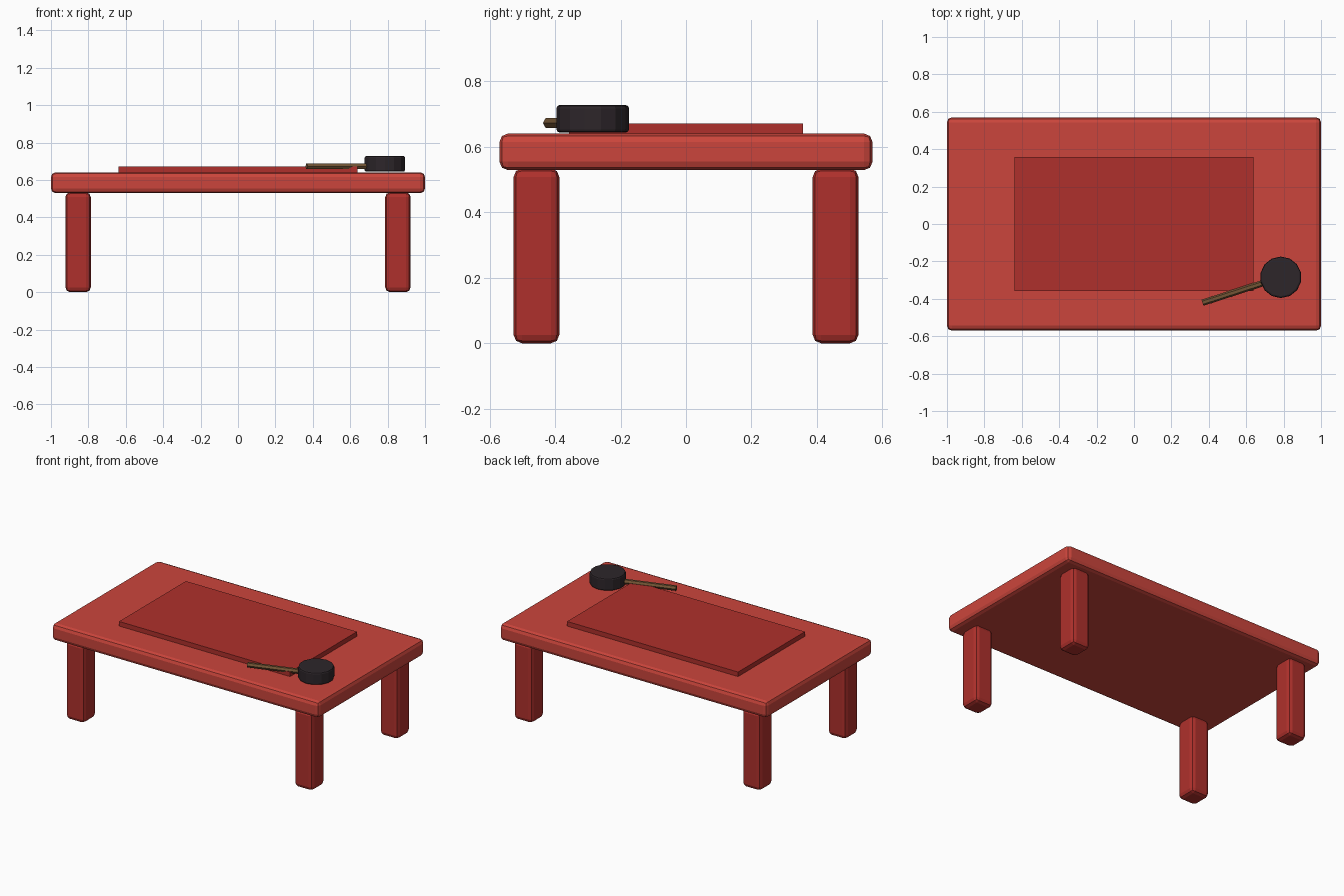
import bpy
from math import radians, cos, sin, pi

if "Cube" in bpy.data.objects:
    bpy.data.objects.remove(bpy.data.objects["Cube"])


def material(name, rgb):
    m = bpy.data.materials.new(name)
    m.diffuse_color = (*rgb, 1)
    m.use_nodes = True
    m.node_tree.nodes["Principled BSDF"].inputs["Base Color"].default_value = m.diffuse_color
    return m


RED = material("red_paint", (0.60, 0.06, 0.045))
DARK_RED = material("dark_red_paint", (0.43, 0.03, 0.025))
BLACK = material("black_iron", (0.026, 0.019, 0.023))
WOOD = material("brown_wood", (0.17, 0.09, 0.035))


def finish(ob, name, mat, bevel=0.0, segments=2):
    ob.name = name
    ob.data.materials.append(mat)
    if bevel:
        b = ob.modifiers.new("bevel", 'BEVEL')
        b.width, b.segments = bevel, segments
        b.limit_method = 'ANGLE'
        b.angle_limit = radians(40)
    return ob


def box(name, center, size, mat, bevel=0.0):
    bpy.ops.mesh.primitive_cube_add(size=1, location=center)
    ob = bpy.context.object
    ob.scale = size
    bpy.ops.object.transform_apply(location=False, rotation=False, scale=True)
    return finish(ob, name, mat, bevel)


# Table top and the thin raised panel on it
box("table_top", (0, 0, 0.585), (2.0, 1.14, 0.112), RED, 0.026)
box("top_panel", (0, 0, 0.654), (1.28, 0.715, 0.036), DARK_RED)

# Four legs
for sx, side in ((-1, "left"), (1, "right")):
    for sy, end in ((-1, "front"), (1, "back")):
        box(f"{end}_{side}_leg", (sx * 0.855, sy * 0.457, 0.267),
            (0.136, 0.14, 0.534), DARK_RED, 0.026)

# Round black pan
px, py = 0.785, -0.285
bpy.ops.mesh.primitive_cylinder_add(vertices=14, radius=0.111, depth=0.084,
                                    location=(px, py, 0.686))
finish(bpy.context.object, "pan", BLACK, 0.01)

# Hexagonal handle lying level, pointing away from the pan
angle, length = radians(18), 0.44
bpy.ops.mesh.primitive_cylinder_add(
    vertices=6, radius=0.017, depth=length,
    location=(px - cos(angle) * length / 2, py - sin(angle) * length / 2, 0.673),
    rotation=(pi / 2, 0, angle + pi / 2))
handle = finish(bpy.context.object, "pan_handle", WOOD)
# Turn the hexagon so its flats face up and down
for v in handle.data.vertices:
    x, y, z = v.co
    v.co = (-y, x, z)
